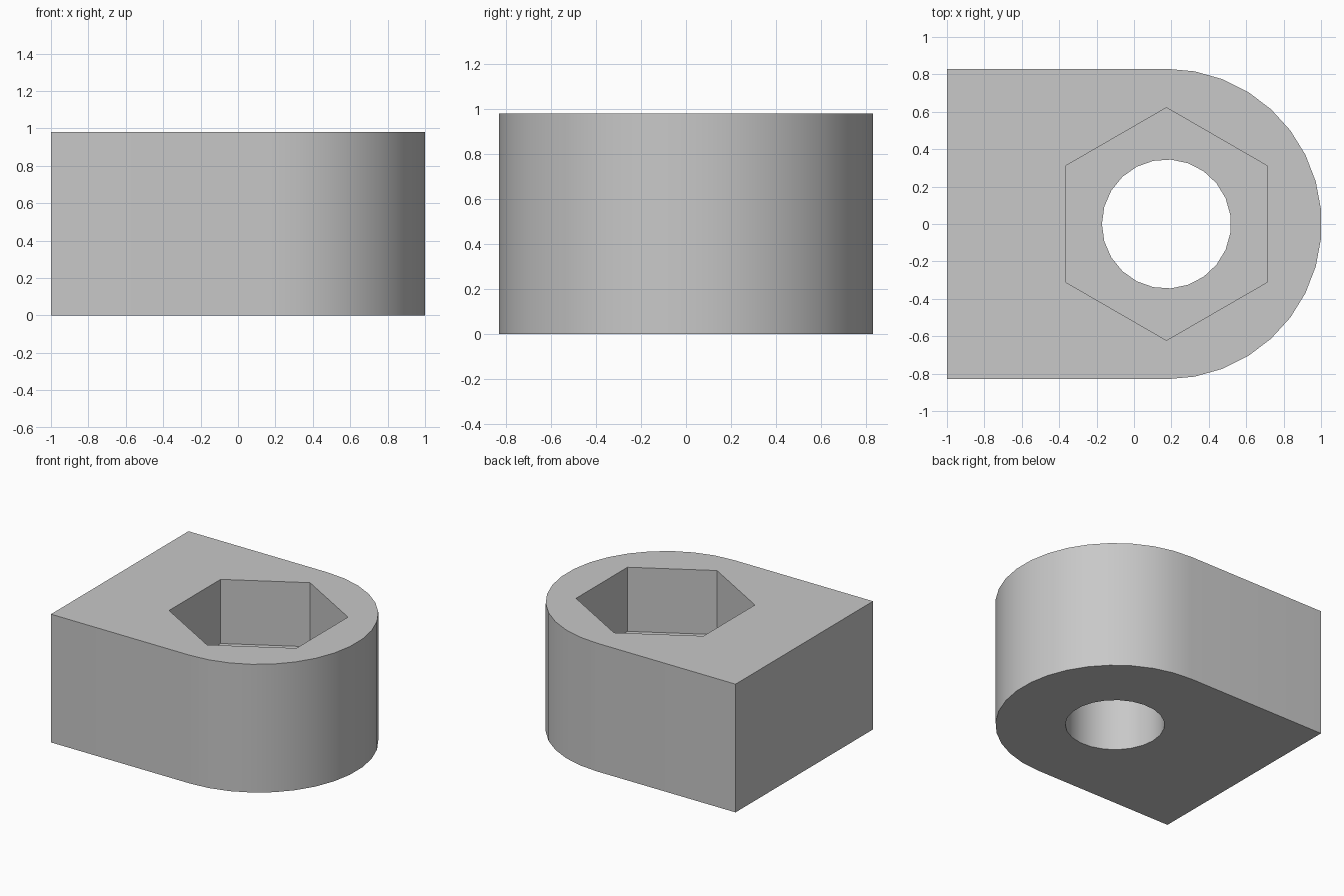
import bpy
import bmesh
from math import pi, cos, sin, radians

if "Cube" in bpy.data.objects:
    bpy.data.objects.remove(bpy.data.objects["Cube"], do_unlink=True)

HEIGHT = 0.98
POCKET_FLOOR = 0.49
RADIUS = 0.83
CENTRE_X = 0.1735   # shared axis of rounded end, pocket and bore


def arc(radius, start, step, count):
    """Points on an arc around the shared axis."""
    return [(CENTRE_X + radius * cos(start + step * i),
             radius * sin(start + step * i)) for i in range(count)]


def prism(name, outline, bottom, top):
    """Extrude a flat outline into a closed solid."""
    bm = bmesh.new()
    face = bm.faces.new([bm.verts.new((x, y, bottom)) for x, y in outline])
    result = bmesh.ops.extrude_face_region(bm, geom=[face])
    moved = [v for v in result["geom"] if isinstance(v, bmesh.types.BMVert)]
    bmesh.ops.translate(bm, verts=moved, vec=(0, 0, top - bottom))
    bmesh.ops.recalc_face_normals(bm, faces=bm.faces)
    mesh = bpy.data.meshes.new(name)
    bm.to_mesh(mesh)
    bm.free()
    obj = bpy.data.objects.new(name, mesh)
    bpy.context.collection.objects.link(obj)
    return obj


grey = bpy.data.materials.new("light_grey")
grey.use_nodes = True
colour = (0.58, 0.58, 0.58, 1)
grey.diffuse_color = colour
grey.node_tree.nodes["Principled BSDF"].inputs["Base Color"].default_value = colour

# Block: square at one end, rounded at the other
outline = [(-1, RADIUS), (-1, -RADIUS)] + arc(RADIUS, -pi / 2, pi / 17, 18)
block = prism("block", outline, 0, HEIGHT)
block.data.materials.append(grey)

# Hexagonal pocket in the top and round bore right through
pocket = prism("pocket_cutter", arc(0.622, pi / 2, pi / 3, 6),
               POCKET_FLOOR, HEIGHT + 0.2)
bore = prism("bore_cutter", arc(0.345, pi, 2 * pi / 23, 23),
             -0.2, HEIGHT + 0.3)

bpy.context.view_layer.objects.active = block
block.select_set(True)
for cutter in (pocket, bore):
    cutter.hide_render = True
    cut = block.modifiers.new(cutter.name, "BOOLEAN")
    cut.operation = "DIFFERENCE"
    cut.solver = "EXACT"
    cut.object = cutter
    bpy.ops.object.modifier_apply(modifier=cut.name)
    bpy.data.objects.remove(cutter, do_unlink=True)

# Smooth curved walls, crisp edges
bpy.ops.object.shade_smooth_by_angle(angle=radians(30))
